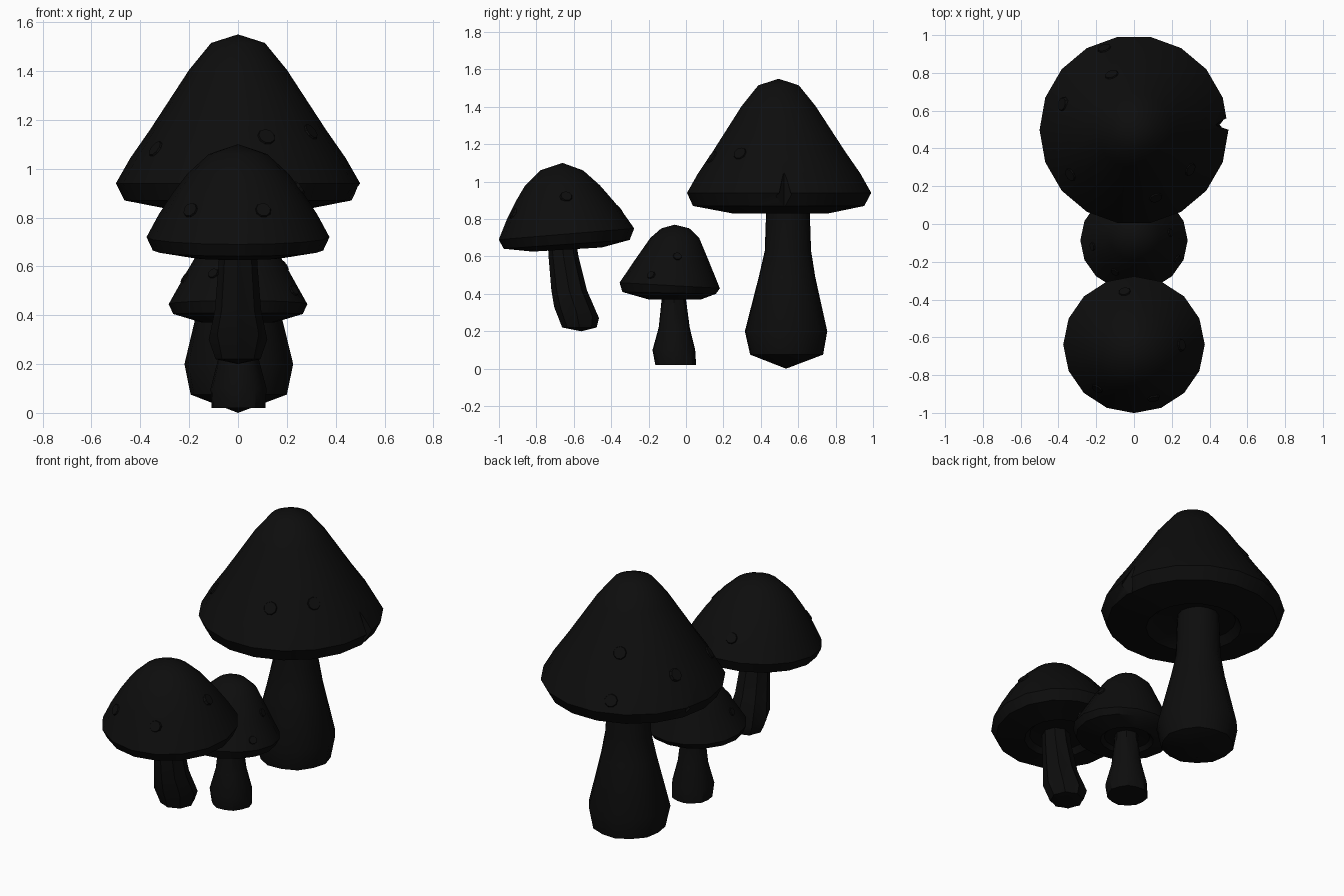
import bpy, bmesh
from math import sin, cos, pi, radians
from mathutils import Vector

if "Cube" in bpy.data.objects:
    bpy.data.objects.remove(bpy.data.objects["Cube"])

dark = bpy.data.materials.new("dark")
dark.diffuse_color = (0.004, 0.004, 0.004, 1)
dark.use_nodes = True
dark.node_tree.nodes["Principled BSDF"].inputs["Base Color"].default_value = dark.diffuse_color


def finish(name, bm):
    bmesh.ops.recalc_face_normals(bm, faces=bm.faces[:])
    for f in bm.faces:
        f.smooth = True
    me = bpy.data.meshes.new(name)
    bm.to_mesh(me)
    bm.free()
    me.set_sharp_from_angle(angle=radians(35))
    me.materials.append(dark)
    ob = bpy.data.objects.new(name, me)
    bpy.context.collection.objects.link(ob)
    return ob


def loft(name, rings, sides, sx=1.0, groove=0.0):
    """Stack of rings (radius, y centre, z, slope along y); both ends are closed."""
    bm = bmesh.new()
    loops = []
    for r, yc, z, *s in rings:
        slope = s[0] if s else 0
        if r == 0:
            loops.append([bm.verts.new((0, yc, z))])
            continue
        ring = []
        for i in range(sides):
            a = 2 * pi * i / sides
            k = r * (1 - groove * (i % 2))
            ring.append(bm.verts.new((sx * k * cos(a), yc + k * sin(a), z + slope * k * sin(a))))
        loops.append(ring)
    for lo, hi in zip(loops, loops[1:]):
        for i in range(sides):
            j = (i + 1) % sides
            quad = [lo[i % len(lo)], lo[j % len(lo)], hi[j % len(hi)], hi[i % len(hi)]]
            bm.faces.new(list(dict.fromkeys(quad)))
    for end in (loops[0], loops[-1]):
        if len(end) > 1:
            bm.faces.new(end)
    return finish(name, bm)


def spots(name, cap, yc, places, r):
    """Thin round patches laid on the cap at (azimuth in degrees, height)."""
    for n, (az, z) in enumerate(places):
        d = Vector((cos(radians(az)), sin(radians(az)), 0))
        hit, p, nor, _ = cap.ray_cast(Vector((0, yc, z)) + d * 2, -d)
        if not hit:
            continue
        bm = bmesh.new()
        bmesh.ops.create_cone(bm, cap_ends=True, segments=9, radius1=r, radius2=r * 0.85, depth=0.014)
        ob = finish(f"{name}_spot_{n + 1}", bm)
        ob.location = p
        ob.rotation_euler = nor.to_track_quat('Z', 'Y').to_euler()


# Large mushroom
big = loft("large_cap", [
    (0, 0.495, 1.55), (0.11, 0.495, 1.515), (0.2, 0.495, 1.405), (0.36, 0.497, 1.16),
    (0.44, 0.498, 1.045), (0.50, 0.498, 0.94), (0.465, 0.495, 0.87), (0.26, 0.505, 0.83),
    (0.22, 0.52, 0.87), (0.1, 0.54, 0.88)], 18)
loft("large_stem", [
    (0.115, 0.545, 0.92), (0.12, 0.545, 0.83), (0.127, 0.545, 0.63), (0.155, 0.54, 0.49),
    (0.226, 0.535, 0.2), (0.2, 0.538, 0.075), (0, 0.535, 0.0)], 14, groove=0.03)

# Leaning front mushroom
front = loft("front_cap", [
    (0, -0.66, 1.10), (0.115, -0.665, 1.06), (0.2, -0.66, 0.98), (0.262, -0.648, 0.895),
    (0.315, -0.643, 0.81, 0.04), (0.362, -0.639, 0.72, 0.083), (0.337, -0.638, 0.665, 0.07),
    (0.185, -0.635, 0.637, 0.06), (0.155, -0.64, 0.665, 0.06), (0.06, -0.66, 0.675)], 16, 1.035)
loft("front_stem", [
    (0.075, -0.665, 0.7), (0.08, -0.655, 0.6), (0.095, -0.625, 0.42),
    (0.12, -0.585, 0.3, -0.25), (0.092, -0.57, 0.22), (0, -0.56, 0.2)], 16, groove=0.1)

# Small middle mushroom
small = loft("small_cap", [
    (0, -0.06, 0.77), (0.075, -0.057, 0.75), (0.13, -0.06, 0.70), (0.197, -0.077, 0.58),
    (0.268, -0.087, 0.445, -0.056), (0.25, -0.09, 0.405, -0.02), (0.14, -0.06, 0.37),
    (0.12, -0.06, 0.39), (0.05, -0.06, 0.4)], 16, 1.06)
loft("small_stem", [
    (0.065, -0.065, 0.43), (0.068, -0.065, 0.36), (0.085, -0.063, 0.22),
    (0.117, -0.065, 0.1), (0.112, -0.055, 0.02)], 14, groove=0.04)

# Cap spots
spots("large", big, 0.497, [(-72, 1.13), (-35, 1.15), (-145, 1.08), (110, 1.0), (112, 1.22), (160, 1.1)], 0.04)
spots("front", front, -0.64, [(-70, 0.83), (-130, 0.83), (0, 0.92), (100, 0.85)], 0.035)
spots("small", small, -0.08, [(-120, 0.57), (-25, 0.5), (10, 0.6), (190, 0.55)], 0.025)

# Nicks bitten out of the large cap's rim
for n, (base, tip, r) in enumerate([
        ((0.535, 0.525, 0.82), (0.435, 0.525, 1.05), 0.08),
        ((-0.53, 0.655, 0.82), (-0.43, 0.645, 0.98), 0.05)]):
    b, t = Vector(base), Vector(tip)
    bm = bmesh.new()
    bmesh.ops.create_cone(bm, cap_ends=True, segments=4, radius1=r, radius2=0.002, depth=(t - b).length)
    cutter = finish(f"nick_cutter_{n + 1}", bm)
    cutter.location = (b + t) / 2
    cutter.rotation_euler = (t - b).to_track_quat('Z', 'Y').to_euler()
    cutter.hide_render = True
    cutter.hide_viewport = True
    mod = big.modifiers.new("nick", 'BOOLEAN')
    mod.operation = 'DIFFERENCE'
    mod.object = cutter
